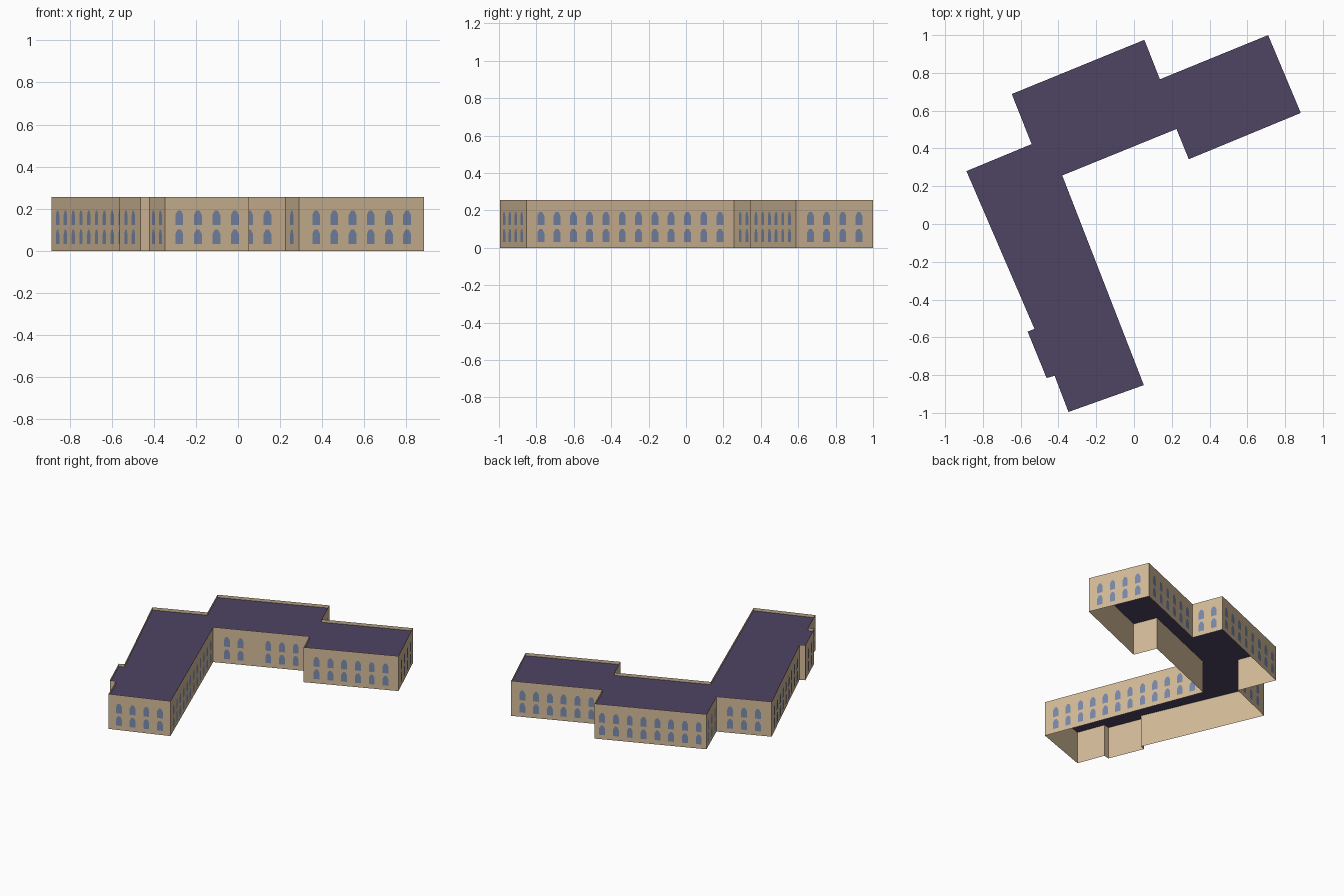
import bpy
import bmesh
from mathutils import Vector

cube = bpy.data.objects.get("Cube")
if cube:
    bpy.data.objects.remove(cube, do_unlink=True)


def material(name, rgb):
    linear = [((c / 255 + 0.055) / 1.055) ** 2.4 for c in rgb] + [1.0]
    mat = bpy.data.materials.new(name)
    mat.use_nodes = True
    mat.diffuse_color = linear
    mat.node_tree.nodes["Principled BSDF"].inputs["Base Color"].default_value = linear
    return mat


def make_object(name, bm, mat):
    mesh = bpy.data.meshes.new(name)
    bm.to_mesh(mesh)
    bm.free()
    mesh.materials.append(mat)
    obj = bpy.data.objects.new(name, mesh)
    bpy.context.collection.objects.link(obj)
    return obj


def add_face(bm, points):
    return bm.faces.new([bm.verts.new(p) for p in points])


TAN = material("tan_stone", (212, 187, 153))
PURPLE = material("dark_purple_roof", (78, 68, 100))
BLUE = material("blue_glass", (122, 138, 172))

# Footprint, counterclockwise from the north-west corner
OUTLINE = [Vector(p) for p in (
    (-.647, .688), (-.542, .423), (-.887, .28), (-.527, -.555),
    (-.563, -.57), (-.463, -.815), (-.42, -.804), (-.347, -.995),
    (.052, -.853), (-.38, .257), (.225, .503), (.29, .343),
    (.883, .588), (.71, 1.0), (.137, .766), (.055, .975))]
COURT_CORNER = 9          # wall starting here has an unglazed bay
HEIGHT = 0.255
ROOF_Z = 0.235
SPACING = 0.0935
FLOORS = (0.032, 0.122)
# Window profile: upright sides with a tapered head
WINDOW = ((-.02, 0), (.02, 0), (.02, .048), (.008, .07), (-.008, .07), (-.02, .048))

# Flat roof, set below the wall tops
bm = bmesh.new()
add_face(bm, [p.to_3d() + Vector((0, 0, ROOF_Z)) for p in OUTLINE])
make_object("roof", bm, PURPLE)

# Thin walls and their evenly spaced windows
walls, windows = bmesh.new(), bmesh.new()
up = Vector((0, 0, 1))
for i, start in enumerate(OUTLINE):
    p = start.to_3d()
    q = OUTLINE[(i + 1) % len(OUTLINE)].to_3d()
    add_face(walls, [p, q, q + up * HEIGHT, p + up * HEIGHT])
    length = (q - p).length
    along = (q - p).normalized()
    outward = along.cross(up)
    count = int(length / SPACING)
    margin = (length - (count - 1) * SPACING) / 2
    for k in range(count):
        if i == COURT_CORNER and k == 2:
            continue
        centre = p + along * (margin + k * SPACING) + outward * 0.002
        for sill in FLOORS:
            add_face(windows, [centre + along * x + up * (sill + z) for x, z in WINDOW])
bmesh.ops.remove_doubles(walls, verts=walls.verts, dist=0.0001)
make_object("outer_walls", walls, TAN)
make_object("windows", windows, BLUE)
